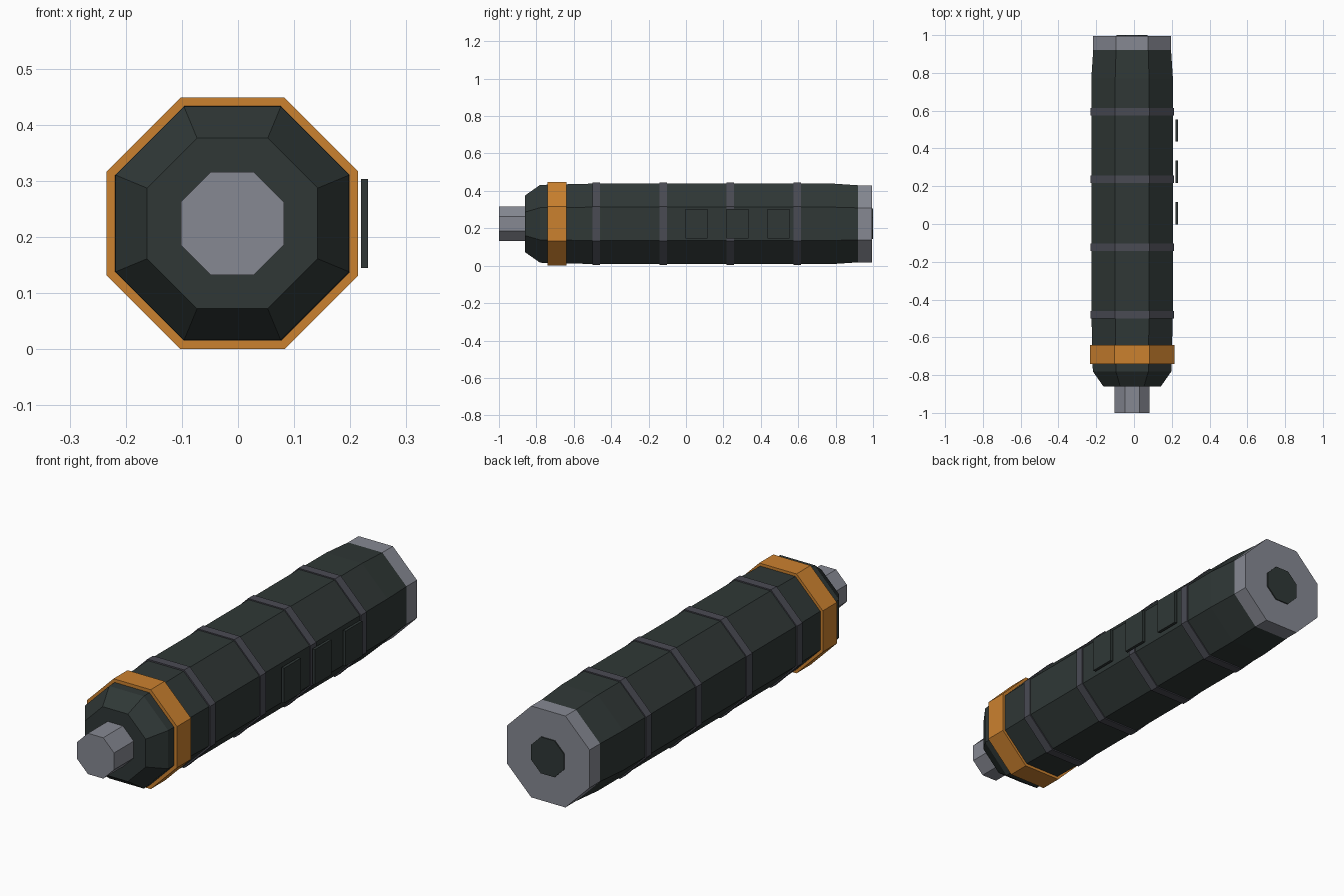
import bpy, bmesh, math

default = bpy.data.objects.get("Cube")
if default:
    bpy.data.objects.remove(default)

AXIS_X, AXIS_Z = -0.01, 0.224
SIDES = 8


def material(name, rgb):
    m = bpy.data.materials.new(name)
    m.use_nodes = True
    m.diffuse_color = (*rgb, 1)
    m.node_tree.nodes["Principled BSDF"].inputs["Base Color"].default_value = (*rgb, 1)
    return m


dark = material("dark_green_grey", (0.029, 0.039, 0.037))
steel = material("light_steel", (0.24, 0.25, 0.29))
band = material("band_grey", (0.068, 0.07, 0.088))
orange = material("orange", (0.6, 0.22, 0.028))


def finish(bm, name, mat):
    bmesh.ops.recalc_face_normals(bm, faces=bm.faces[:])
    mesh = bpy.data.meshes.new(name)
    bm.to_mesh(mesh)
    bm.free()
    mesh.materials.append(mat)
    obj = bpy.data.objects.new(name, mesh)
    bpy.context.collection.objects.link(obj)
    return obj


def octagon_loft(name, mat, profile):
    """Closed eight-sided solid along y from (y, distance to flat) pairs."""
    bm = bmesh.new()
    rings = []
    for y, flat in profile:
        r = flat / math.cos(math.pi / SIDES)
        angles = [(i + 0.5) * 2 * math.pi / SIDES for i in range(SIDES)]
        rings.append([bm.verts.new((AXIS_X + r * math.cos(a), y, AXIS_Z + r * math.sin(a)))
                      for a in angles])
    for a, b in zip(rings, rings[1:]):
        for i in range(SIDES):
            j = (i + 1) % SIDES
            bm.faces.new((a[i], a[j], b[j], b[i]))
    bm.faces.new(rings[0])
    bm.faces.new(rings[-1])
    return finish(bm, name, mat)


def box(name, mat, lo, hi):
    bm = bmesh.new()
    bmesh.ops.create_cube(bm, size=1)
    for v in bm.verts:
        v.co = [l + (c + 0.5) * (h - l) for c, l, h in zip(v.co, lo, hi)]
    return finish(bm, name, mat)


# Main body with tapered nose and tail
octagon_loft("body", dark, [(-0.86, 0.152), (-0.78, 0.208), (-0.45, 0.216),
                            (0.77, 0.216), (0.92, 0.206)])

# Metal ends
octagon_loft("front_tip", steel, [(-1.0, 0.092), (-0.85, 0.092)])
octagon_loft("rear_cap", steel, [(0.915, 0.206), (0.995, 0.206)])
octagon_loft("rear_port", dark, [(0.98, 0.082), (1.0, 0.082)])

# Collar and grip bands
octagon_loft("front_collar", orange, [(-0.74, 0.224), (-0.64, 0.224)])
for n in range(4):
    y = -0.48 + n * 0.358
    octagon_loft(f"grip_band_{n + 1}", band, [(y - 0.02, 0.221), (y + 0.02, 0.221)])

# Thin panels standing just off the left side
for n in range(3):
    y = 0.057 + n * 0.219
    box(f"side_panel_{n + 1}", dark, (0.219, y - 0.059, 0.145), (0.232, y + 0.059, 0.303))
